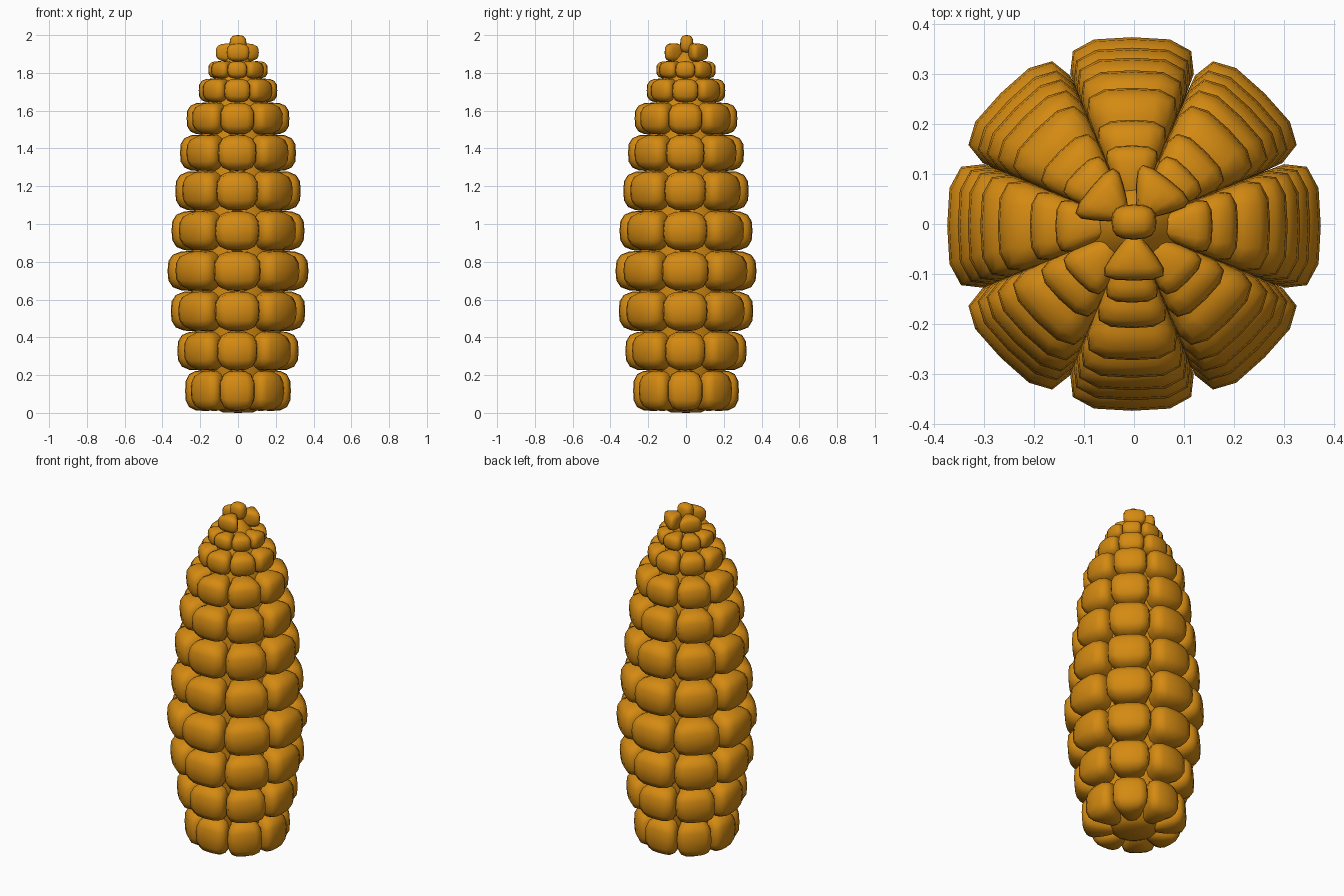
import bpy, bmesh, math
from mathutils import Vector

if "Cube" in bpy.data.objects:
    bpy.data.objects.remove(bpy.data.objects["Cube"])

gold = bpy.data.materials.new("corn_gold")
gold.diffuse_color = (0.66, 0.255, 0.006, 1)
gold.use_nodes = True
gold.node_tree.nodes["Principled BSDF"].inputs["Base Color"].default_value = gold.diffuse_color


def finish(bm, name):
    bmesh.ops.recalc_face_normals(bm, faces=bm.faces)
    for f in bm.faces:
        f.smooth = True
    me = bpy.data.meshes.new(name)
    bm.to_mesh(me)
    bm.free()
    me.materials.append(gold)
    ob = bpy.data.objects.new(name, me)
    bpy.context.collection.objects.link(ob)
    return ob


def rounded_cube(n=3.2):
    """Cube pushed out to a soft superellipsoid of half size 1."""
    bm = bmesh.new()
    bmesh.ops.create_cube(bm, size=2)
    bmesh.ops.subdivide_edges(bm, edges=bm.edges[:], cuts=3, use_grid_fill=True)
    for v in bm.verts:
        v.co /= sum(abs(c) ** n for c in v.co) ** (1 / n)
    return bm


def kernel(name, angle, outer, depth, z, half_h, spread=0.425, shift=0.0):
    """Wedge-shaped kernel: its width grows with distance from the axis."""
    bm = rounded_cube()
    ca, sa = math.cos(angle), math.sin(angle)
    for v in bm.verts:
        r = outer - depth + v.co.x * depth
        t = v.co.y * r * spread
        v.co = Vector((r * ca - t * sa + shift * abs(sa),
                       r * sa + t * ca + shift * abs(ca), z + v.co.z * half_h))
    return finish(bm, name)


# Rows of eight kernels: bottom, top, outer radius
rows = [(0.01, 0.225, 0.28), (0.225, 0.432, 0.321), (0.432, 0.645, 0.356),
        (0.645, 0.858, 0.373), (0.858, 1.07, 0.352), (1.07, 1.28, 0.332),
        (1.28, 1.473, 0.307), (1.473, 1.643, 0.272), (1.643, 1.77, 0.208),
        (1.77, 1.862, 0.157)]
for i, (lo, hi, rad) in enumerate(rows):
    for k in range(8):
        kernel(f"kernel_{i + 1}_{k + 1}", k * math.pi / 4, rad, rad * 0.38,
               (lo + hi) / 2, (hi - lo) / 2, shift=-0.004)

# Three loose kernels below the tip
for k, deg in enumerate((52, 140, 270)):
    kernel(f"upper_kernel_{k + 1}", math.radians(deg), 0.113, 0.047,
           1.908, 0.048, spread=0.7)

# Tip kernel
bm = rounded_cube(2.8)
for v in bm.verts:
    v.co = Vector((v.co.x * 0.045, 0.004 + v.co.y * 0.035, 1.953 + v.co.z * 0.047))
finish(bm, "tip_kernel")

# Cob core, lathed through the rows
profile = [(0.001, 0.0), (0.08, 0.003), (0.115, 0.02), (0.17, 0.08)]
profile += [(r * 0.68, (lo + hi) / 2) for lo, hi, r in rows]
profile += [(0.05, 1.88), (0.001, 1.93)]
bm = bmesh.new()
N = 16
rings = [[bm.verts.new((r * math.cos(2 * math.pi * k / N),
                        r * math.sin(2 * math.pi * k / N), z)) for k in range(N)]
         for r, z in profile]
for a, b in zip(rings, rings[1:]):
    for k in range(N):
        bm.faces.new((a[k], a[(k + 1) % N], b[(k + 1) % N], b[k]))
bm.faces.new(rings[0])
bm.faces.new(rings[-1])
finish(bm, "cob_core")
